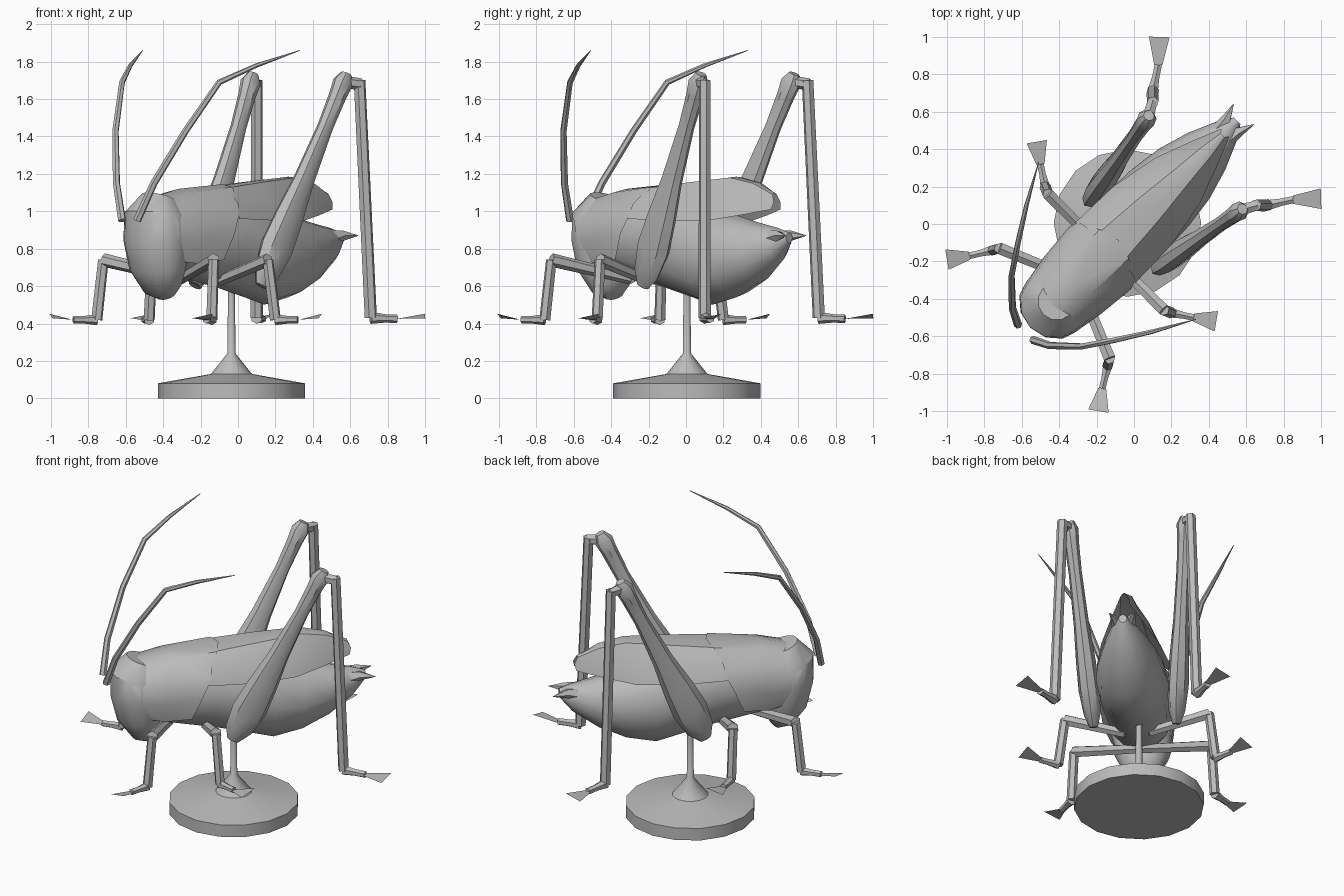
import bpy, bmesh, math
from mathutils import Vector, Matrix

cube = bpy.data.objects.get("Cube")
if cube:
    bpy.data.objects.remove(cube)

grey = bpy.data.materials.new("plain grey")
grey.use_nodes = True
grey.diffuse_color = (0.5, 0.5, 0.5, 1)
grey.node_tree.nodes["Principled BSDF"].inputs["Base Color"].default_value = (0.5, 0.5, 0.5, 1)

TURN = math.radians(45)          # the insect stands diagonally on its base
to_insect = Matrix.Rotation(TURN, 3, 'Z')
parts = []


def finish(name, bm, mirror=False, turn=True):
    """Turn a bmesh into an object, optionally mirrored across the insect's midline."""
    bmesh.ops.remove_doubles(bm, verts=bm.verts, dist=0.0005)
    bmesh.ops.recalc_face_normals(bm, faces=bm.faces)
    mesh = bpy.data.meshes.new(name)
    bm.to_mesh(mesh)
    bm.free()
    mesh.materials.append(grey)
    obj = bpy.data.objects.new(name, mesh)
    bpy.context.collection.objects.link(obj)
    if turn:
        obj.rotation_euler.z = -TURN
    if mirror:
        obj.modifiers.new("Mirror", 'MIRROR')
    parts.append(obj)
    return obj


def skin(bm, rows, closed):
    """Join rows of vertices with quads."""
    n = len(rows[0])
    for lower, upper in zip(rows, rows[1:]):
        for i in range(n if closed else n - 1):
            j = (i + 1) % n
            bm.faces.new((lower[i], lower[j], upper[j], upper[i]))


def tube(bm, points, radii, sides=6, ref=(1, 0, 0)):
    """Loft elliptical rings along a path; a radius may be (along ref, across)."""
    pts = [Vector(p) for p in points]
    rows = []
    for k, p in enumerate(pts):
        t = (pts[min(k + 1, len(pts) - 1)] - pts[max(k - 1, 0)]).normalized()
        r = radii[k] if isinstance(radii[k], tuple) else (radii[k], radii[k])
        u = Vector(ref)
        u = (u - t * u.dot(t)).normalized()
        w = t.cross(u)
        ring = [2 * math.pi * i / sides for i in range(sides)]
        rows.append([bm.verts.new(p + u * r[0] * math.cos(s) + w * r[1] * math.sin(s)) for s in ring])
    skin(bm, rows, True)
    bm.faces.new(rows[0])
    bm.faces.new(rows[-1])


def local(*p):
    return to_insect @ Vector(p)


def shell(name, rows):
    """Open half shell, mirrored over the midline."""
    bm = bmesh.new()
    skin(bm, [[bm.verts.new(p) for p in row] for row in rows], False)
    return finish(name, bm, mirror=True)


# Thorax and abdomen: (position, bottom, top, half width)
bm = bmesh.new()
rows = []
for y, low, high, half in [(-.6, .72, 1.04, .15), (-.45, .65, 1.08, .19), (-.15, .59, 1.11, .215),
                           (.05, .54, 1.07, .22), (.2, .5, 1.03, .215), (.38, .54, .98, .19),
                           (.55, .62, .94, .14), (.7, .73, .91, .075), (.78, .83, .885, .025)]:
    mid, tall = (low + high) / 2, (high - low) / 2
    ring = [2 * math.pi * i / 12 for i in range(12)]
    rows.append([bm.verts.new((half * math.sin(s), y, mid + tall * math.cos(s))) for s in ring])
skin(bm, rows, True)
bm.faces.new(rows[0])
bm.faces.new(rows[-1])
finish("body", bm)

# Head
bm = bmesh.new()
tube(bm, [(0, -.54, .55), (0, -.57, .59), (0, -.605, .7), (0, -.62, .85), (0, -.62, .98), (0, -.59, 1.07)],
     [(.06, .04), (.12, .09), (.17, .14), (.19, .165), (.18, .165), (.1, .1)], sides=12)
finish("head", bm)

# Neck shield over the thorax, its rear edge slanting forward
shell("neck_shield", [
    [(0, -.7, 1.06), (.09, -.7, 1.045), (.17, -.68, .96), (.185, -.64, .85), (.15, -.58, .73)],
    [(0, -.45, 1.12), (.1, -.45, 1.1), (.2, -.46, .98), (.215, -.47, .85), (.18, -.48, .72)],
    [(0, -.12, 1.145), (.11, -.15, 1.13), (.215, -.2, 1.0), (.235, -.26, .88), (.215, -.32, .74)]])

# Folded wings: ridge, fold and lower edge
shell("wings", [
    [(0, -.18, 1.13), (.1, -.18, 1.125), (.2, -.2, 1.04), (.228, -.22, .96)],
    [(0, .1, 1.16), (.08, .1, 1.155), (.17, .08, 1.06), (.22, .07, .95)],
    [(0, .38, 1.185), (.05, .38, 1.18), (.12, .36, 1.07), (.17, .33, .95)],
    [(0, .54, 1.155), (.035, .54, 1.15), (.07, .54, 1.06), (.1, .52, .98)],
    [(0, .67, 1.1), (.015, .67, 1.09), (.025, .69, 1.05), (.035, .68, 1.01)]])

# Pointed tail spikes
bm = bmesh.new()
tube(bm, [(.035, .66, .85), (.045, .74, .87), (.077, .83, .87)], [(.04, .05), (.03, .03), .002], sides=5)
finish("tail_spikes", bm, mirror=True)

# Antennae
bm = bmesh.new()
tube(bm, [local(*p) for p in [(-.54, -.62, .95), (-.45, -.65, 1.15), (-.28, -.655, 1.43),
                              (-.1, -.62, 1.69), (.1, -.575, 1.78), (.33, -.51, 1.86)]],
     [.022, .02, .018, .016, .012, .002])
finish("antennae", bm, mirror=True)


def lower_leg(bm, knee, ankle, toe, tip, thick):
    """Shin, foot joint and flat flared claw."""
    knee, ankle, toe, tip = (local(*p) for p in (knee, ankle, toe, tip))
    tube(bm, [knee, ankle], [thick, thick * 1.05])
    middle = ankle.lerp(toe, .55)
    tube(bm, [ankle, middle, toe], [thick, thick * .7, thick * .7], ref=(0, 0, 1))
    way = (tip - toe).normalized()
    side = Vector((-way.y, way.x, 0)).normalized()
    lift = Vector((0, 0, .012))
    corners = [toe + side * .022, toe - side * .022, tip - side * .055 - lift, tip + side * .055 + lift]
    bm.faces.new([bm.verts.new(c) for c in corners])


# Front and middle legs: hip, knee, ankle, toe, tip
for name, hip, knee, ankle, toe, tip in [
        ("front_legs", (-.3, -.3, .64), (-.13, -.72, .74), (-.14, -.755, .42), (-.17, -.88, .42), (-.19, -1, .44)),
        ("middle_legs", (-.1, -.2, .63), (.16, -.46, .74), (.2, -.475, .42), (.32, -.5, .42), (.44, -.52, .44))]:
    bm = bmesh.new()
    tube(bm, [local(*hip), local(*knee)], [.03, .036], ref=(0, 0, 1))
    lower_leg(bm, knee, ankle, toe, tip, .029)
    finish(name, bm, mirror=True)

# Jumping legs: swollen thigh, long shin
bm = bmesh.new()
foot, knee = local(.125, -.23, .6), local(.58, .08, 1.735)
steps = [0, .06, .18, .32, .5, .75, .9, .96, 1]
tube(bm, [foot.lerp(knee, s) for s in steps],
     [(.025, .04), (.05, .085), (.065, .11), (.06, .095), (.047, .065), (.04, .045), (.045, .05),
      (.052, .058), (.03, .03)], sides=8)
lower_leg(bm, (.65, .1, 1.7), (.71, .1, .43), (.85, .13, .425), (1, .135, .44), .032)
tube(bm, [local(.57, .075, 1.69), local(.66, .1, 1.68)], [.035, .03], ref=(0, 0, 1))
finish("jumping_legs", bm, mirror=True)

# Display stand: lathed profile of radius and height
bm = bmesh.new()
center = Vector((-.035, .005, 0))
tube(bm, [center + Vector((0, 0, z)) for z in (0, .08, .13, .24, .6)], [.394, .394, .11, .022, .018], sides=16)
finish("stand", bm, turn=False)

# Soft shading with crisp creases
bpy.ops.object.select_all(action='DESELECT')
for obj in parts:
    obj.select_set(True)
bpy.context.view_layer.objects.active = parts[0]
bpy.ops.object.shade_smooth_by_angle(angle=math.radians(40))
